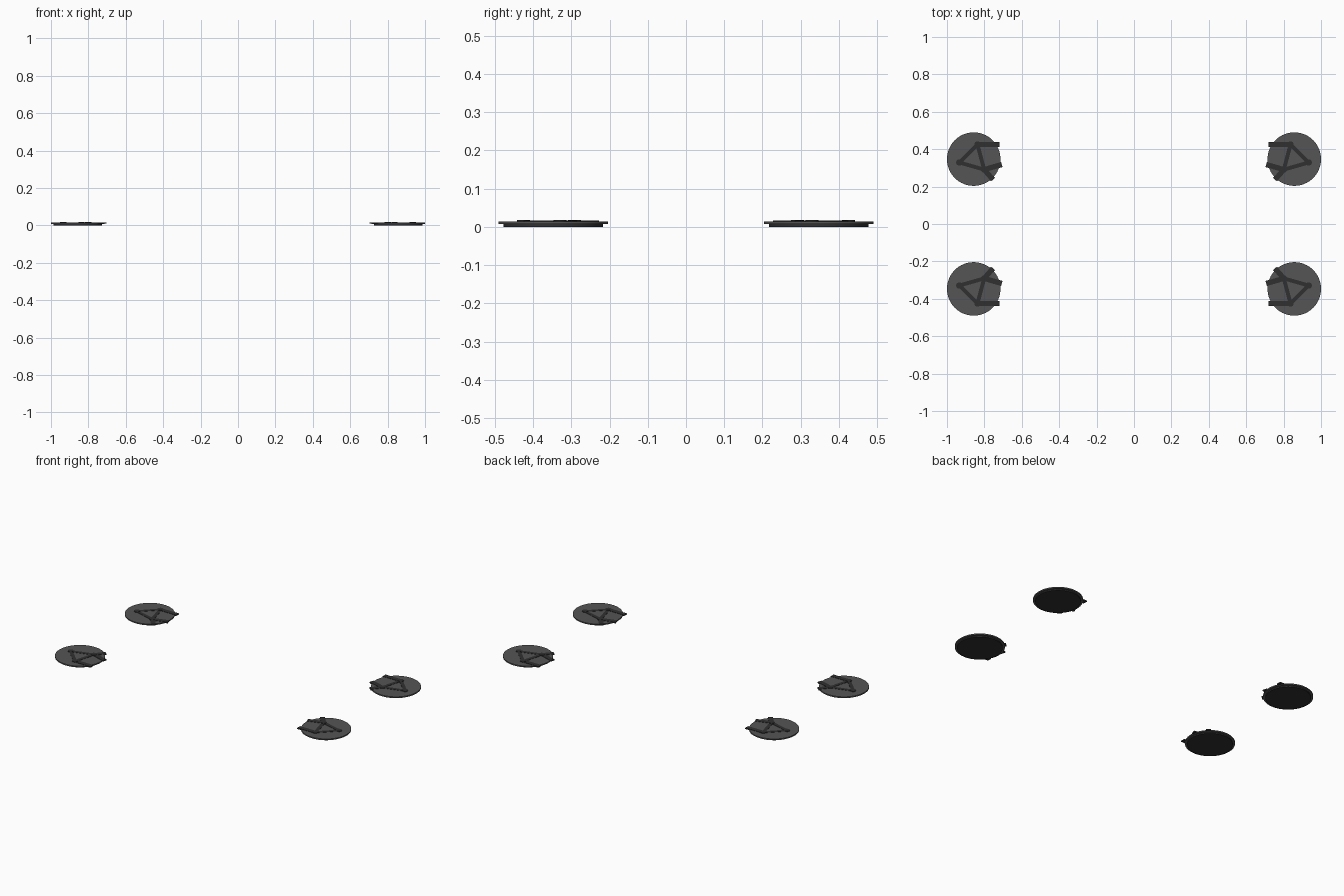
import bpy, math
from mathutils import Vector

if "Cube" in bpy.data.objects:
    bpy.data.objects.remove(bpy.data.objects["Cube"])

CX, CY = 0.857, 0.347


def material(name, v):
    m = bpy.data.materials.new(name)
    m.diffuse_color = (v, v, v * 1.02, 1)
    m.use_nodes = True
    m.node_tree.nodes["Principled BSDF"].inputs["Base Color"].default_value = m.diffuse_color
    return m


GREY = material("dark_grey", 0.09)
BLACK = material("near_black", 0.03)


def finish(name, mat):
    o = bpy.context.object
    o.name = name
    o.data.materials.append(mat)
    # mirror the left-back part to all four corners
    bpy.ops.object.transform_apply(location=True, rotation=True, scale=True)
    m = o.modifiers.new("corners", 'MIRROR')
    m.use_axis = (True, True, False)
    m.use_clip = False
    m.use_mirror_merge = False
    return o


def disc(name, x, y, r, z0, z1, mat, n=64):
    bpy.ops.mesh.primitive_cylinder_add(vertices=n, radius=r, depth=z1 - z0,
                                        location=(x, y, (z0 + z1) / 2))
    o = finish(name, mat)
    bpy.ops.object.shade_smooth_by_angle()
    return o


def bar(name, a, b, w, z0, z1, mat):
    a, b = Vector(a), Vector(b)
    d, c = b - a, (a + b) / 2
    bpy.ops.mesh.primitive_cube_add(size=1, location=(c.x, c.y, (z0 + z1) / 2),
                                    rotation=(0, 0, math.atan2(d.y, d.x)))
    bpy.context.object.scale = (d.length, w, z1 - z0)
    return finish(name, mat)


# round pads: smaller sole under a wider plate
disc("pad_sole", -CX, CY, 0.130, 0.0, 0.008, BLACK)
disc("pad_plate", -CX, CY, 0.143, 0.007, 0.0145, GREY)

# strut pattern on top
n1, n2, n3 = (-0.934, 0.329), (-0.837, 0.425), (-0.801, 0.291)
for i, (a, b) in enumerate([(n1, n2), (n1, n3), (n2, n3)]):
    bar(f"inner_strut_{i + 1}", a, b, 0.021, 0.012, 0.0160, BLACK)

# struts overhanging the rim
for i, (a, b) in enumerate([(n2, (-0.720, 0.425)), (n3, (-0.707, 0.318)),
                            (n3, (-0.754, 0.237))]):
    bar(f"outer_strut_{i + 1}", a, b, 0.028, 0.009, 0.0165, BLACK)

# round joints
for i, p in enumerate((n1, n2, n3)):
    disc(f"joint_{i + 1}", p[0], p[1], 0.017, 0.012, 0.018, BLACK, 24)
